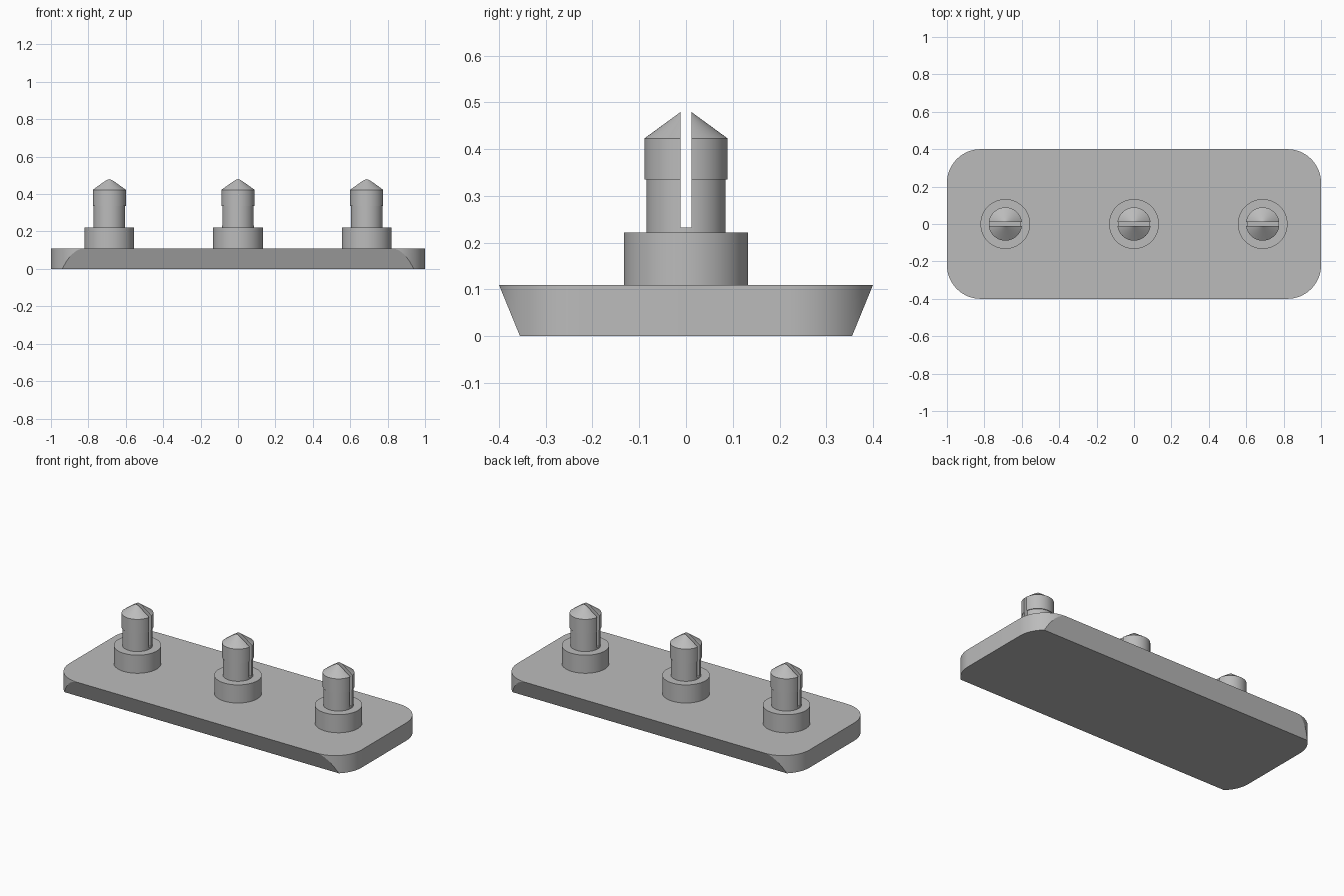
import bpy
import bmesh
import math
from mathutils import Vector

cube = bpy.data.objects.get("Cube")
if cube:
    bpy.data.objects.remove(cube, do_unlink=True)

grey = bpy.data.materials.new("plain grey")
grey.use_nodes = True
grey.diffuse_color = (0.5, 0.5, 0.5, 1)
grey.node_tree.nodes["Principled BSDF"].inputs["Base Color"].default_value = (0.5, 0.5, 0.5, 1)

BASE_TOP = 0.11
COLLAR_TOP = 0.222
SLOT_FLOOR = 0.233
SLOT_HALF = 0.0118
SPACING = 0.688


def finish(bm, name, x=0.0, turn=0.0):
    """Smooth the round walls, keep real edges sharp, and make the object."""
    bmesh.ops.recalc_face_normals(bm, faces=bm.faces)
    for face in bm.faces:
        face.smooth = True
    for edge in bm.edges:
        edge.smooth = edge.calc_face_angle(math.pi) < math.radians(20)
    mesh = bpy.data.meshes.new(name)
    bm.to_mesh(mesh)
    bm.free()
    mesh.materials.append(grey)
    obj = bpy.data.objects.new(name, mesh)
    obj.location.x = x
    obj.rotation_euler.z = turn
    bpy.context.collection.objects.link(obj)


def cut(bm, point, normal):
    """Remove everything on the normal's side and close the opening."""
    geom = bm.verts[:] + bm.edges[:] + bm.faces[:]
    bmesh.ops.bisect_plane(bm, geom=geom, dist=1e-5, plane_co=point,
                           plane_no=normal, clear_outer=True)
    rim = [e for e in bm.edges if e.is_boundary]
    bmesh.ops.edgeloop_fill(bm, edges=rim)


def lathe(profile, steps=64):
    """Revolve (radius, height) points about the z axis."""
    bm = bmesh.new()
    verts = [bm.verts.new((r, 0, z)) for r, z in profile]
    edges = [bm.edges.new(pair) for pair in zip(verts, verts[1:])]
    bmesh.ops.spin(bm, geom=verts + edges, cent=(0, 0, 0), axis=(0, 0, 1),
                   angle=math.tau, steps=steps)
    bmesh.ops.remove_doubles(bm, verts=bm.verts, dist=1e-5)
    return bm


# Base plate: rounded rectangle with the long sides sloping inward to the bottom
bm = bmesh.new()
radius, segments = 0.18, 16
outline = []
for corner, (sx, sy) in enumerate([(1, 1), (-1, 1), (-1, -1), (1, -1)]):
    for i in range(segments + 1):
        a = math.pi / 2 * (corner + i / segments)
        outline.append(bm.verts.new((sx * (1 - radius) + radius * math.cos(a),
                                     sy * (0.4 - radius) + radius * math.sin(a), 0)))
bottom = bm.faces.new(outline)
extruded = bmesh.ops.extrude_face_region(bm, geom=[bottom], use_keep_orig=True)
bmesh.ops.translate(bm, vec=(0, 0, BASE_TOP),
                    verts=[v for v in extruded["geom"] if isinstance(v, bmesh.types.BMVert)])
for side in (-1, 1):
    cut(bm, Vector((0, side * 0.4, BASE_TOP)), Vector((0, side * BASE_TOP, -0.045)))
finish(bm, "base_plate")

# Three split pegs, each a collar with a short stub and two facing prongs
collar = [(0, BASE_TOP), (0.133, BASE_TOP), (0.133, COLLAR_TOP),
          (0.085, COLLAR_TOP), (0.085, SLOT_FLOOR), (0, SLOT_FLOOR)]
prong = [(0, SLOT_FLOOR), (0.085, SLOT_FLOOR), (0.085, 0.335),
         (0.089, 0.335), (0.089, 0.423), (0, 0.488)]
for label, x in (("right", -SPACING), ("middle", 0), ("left", SPACING)):
    finish(lathe(collar), label + "_peg_collar", x)
    for end, turn in (("front", 0), ("back", math.pi)):
        bm = lathe(prong)
        cut(bm, Vector((0, -SLOT_HALF, 0)), Vector((0, 1, 0)))
        finish(bm, f"{label}_peg_{end}_prong", x, turn)
